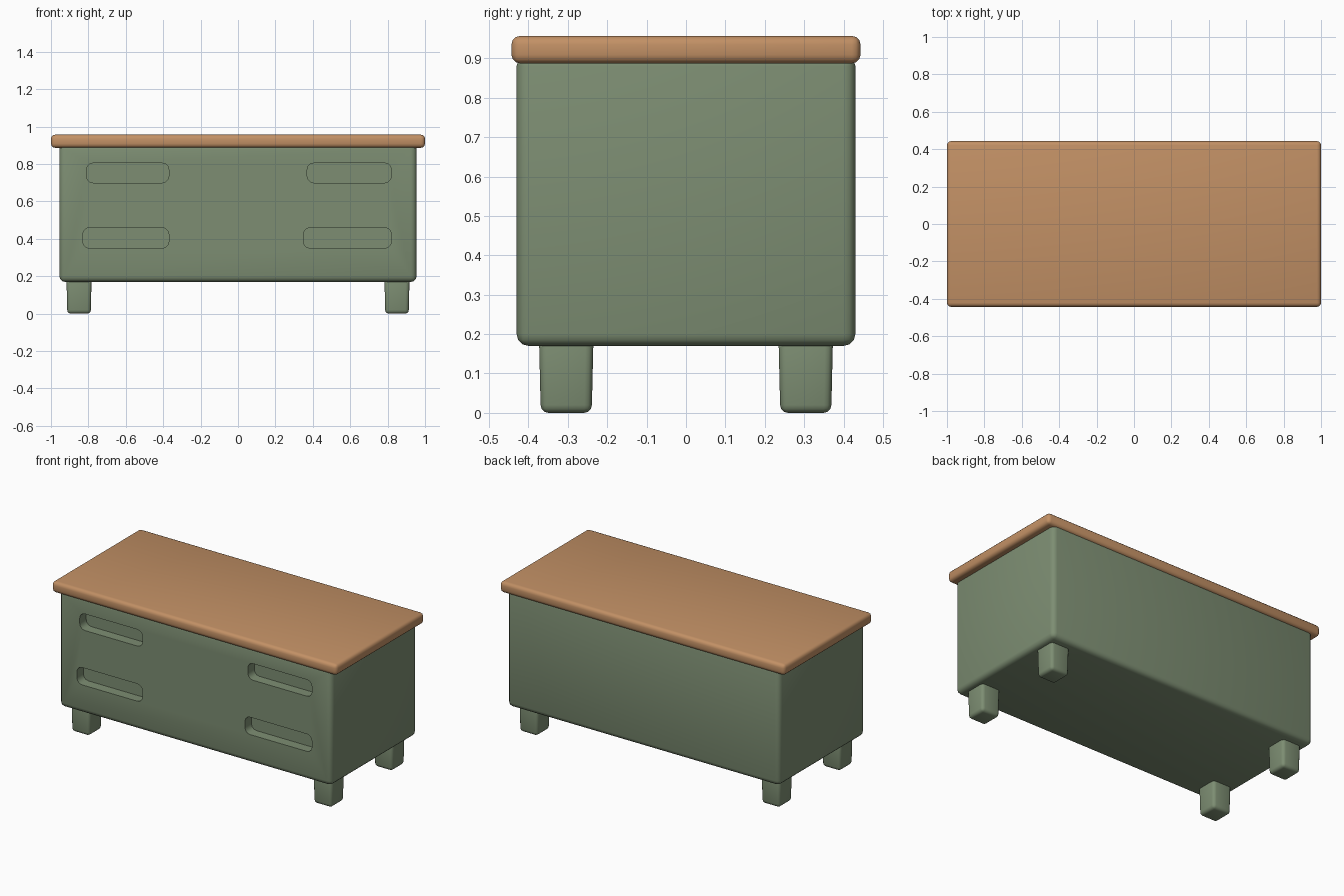
import bpy, bmesh, math
from mathutils import Matrix, Vector

if "Cube" in bpy.data.objects:
    bpy.data.objects.remove(bpy.data.objects["Cube"])


def material(name, rgb):
    m = bpy.data.materials.new(name)
    m.diffuse_color = (*rgb, 1)
    m.use_nodes = True
    m.node_tree.nodes["Principled BSDF"].inputs["Base Color"].default_value = m.diffuse_color
    return m


green = material("sage green paint", (0.205, 0.27, 0.17))
wood = material("warm wood", (0.54, 0.28, 0.13))


def add_box(bm, lo, hi, bevel, segments=3, only=None):
    """Rounded box between two corners; 'only' picks edges along one axis."""
    lo, hi = Vector(lo), Vector(hi)
    mat = Matrix.Translation((lo + hi) / 2) @ Matrix.Diagonal((*(hi - lo), 1))
    verts = bmesh.ops.create_cube(bm, size=1, matrix=mat)["verts"]
    edges = {e for v in verts for e in v.link_edges}
    if only is not None:
        edges = {e for e in edges
                 if abs((e.verts[0].co - e.verts[1].co).normalized()[only]) > 0.9}
    bmesh.ops.bevel(bm, geom=list(edges), offset=bevel, segments=segments,
                    profile=0.5, affect='EDGES', clamp_overlap=True)


def finish(name, bm, mat):
    bmesh.ops.recalc_face_normals(bm, faces=bm.faces)
    me = bpy.data.meshes.new(name)
    bm.to_mesh(me)
    bm.free()
    ob = bpy.data.objects.new(name, me)
    bpy.context.collection.objects.link(ob)
    me.materials.append(mat)
    return ob


def smooth(ob):
    bpy.ops.object.select_all(action='DESELECT')
    ob.select_set(True)
    bpy.context.view_layer.objects.active = ob
    bpy.ops.object.shade_smooth_by_angle(angle=math.radians(35))


# cabinet body
bm = bmesh.new()
add_box(bm, (-0.955, -0.43, 0.17), (0.955, 0.43, 0.91), 0.03)
body = finish("cabinet_body", bm, green)

# four handle recesses cut into the front
bm = bmesh.new()
for x0, x1, z0, z1 in ((-0.81, -0.37, 0.70, 0.805), (-0.83, -0.37, 0.35, 0.46),
                       (0.37, 0.82, 0.70, 0.805), (0.35, 0.82, 0.35, 0.46)):
    add_box(bm, (x0, -0.50, z0), (x1, -0.365, z1), 0.035, 3, only=1)
cutter = finish("handle_recess_cutter", bm, green)
cutter.hide_render = True
mod = body.modifiers.new("recesses", 'BOOLEAN')
mod.operation = 'DIFFERENCE'
mod.solver = 'EXACT'
mod.object = cutter
bpy.context.view_layer.objects.active = body
bpy.ops.object.modifier_apply(modifier=mod.name)
bpy.data.objects.remove(cutter)
smooth(body)

# overhanging wooden top
bm = bmesh.new()
add_box(bm, (-1.0, -0.443, 0.887), (1.0, 0.443, 0.957), 0.022)
smooth(finish("wooden_top", bm, wood))

# four stubby feet, slightly wider where they meet the body
for sx, side in ((-1, "left"), (1, "right")):
    for sy, end in ((-1, "front"), (1, "back")):
        bm = bmesh.new()
        add_box(bm, (-0.066, -0.068, 0), (0.066, 0.068, 0.22), 0.02)
        for v in bm.verts:
            f = 0.95 + 0.07 * min(v.co.z / 0.17, 1)
            v.co.x *= f
            v.co.y *= f
        bmesh.ops.translate(bm, verts=bm.verts, vec=(sx * 0.85, sy * 0.304, 0))
        smooth(finish(f"{end}_{side}_foot", bm, green))
